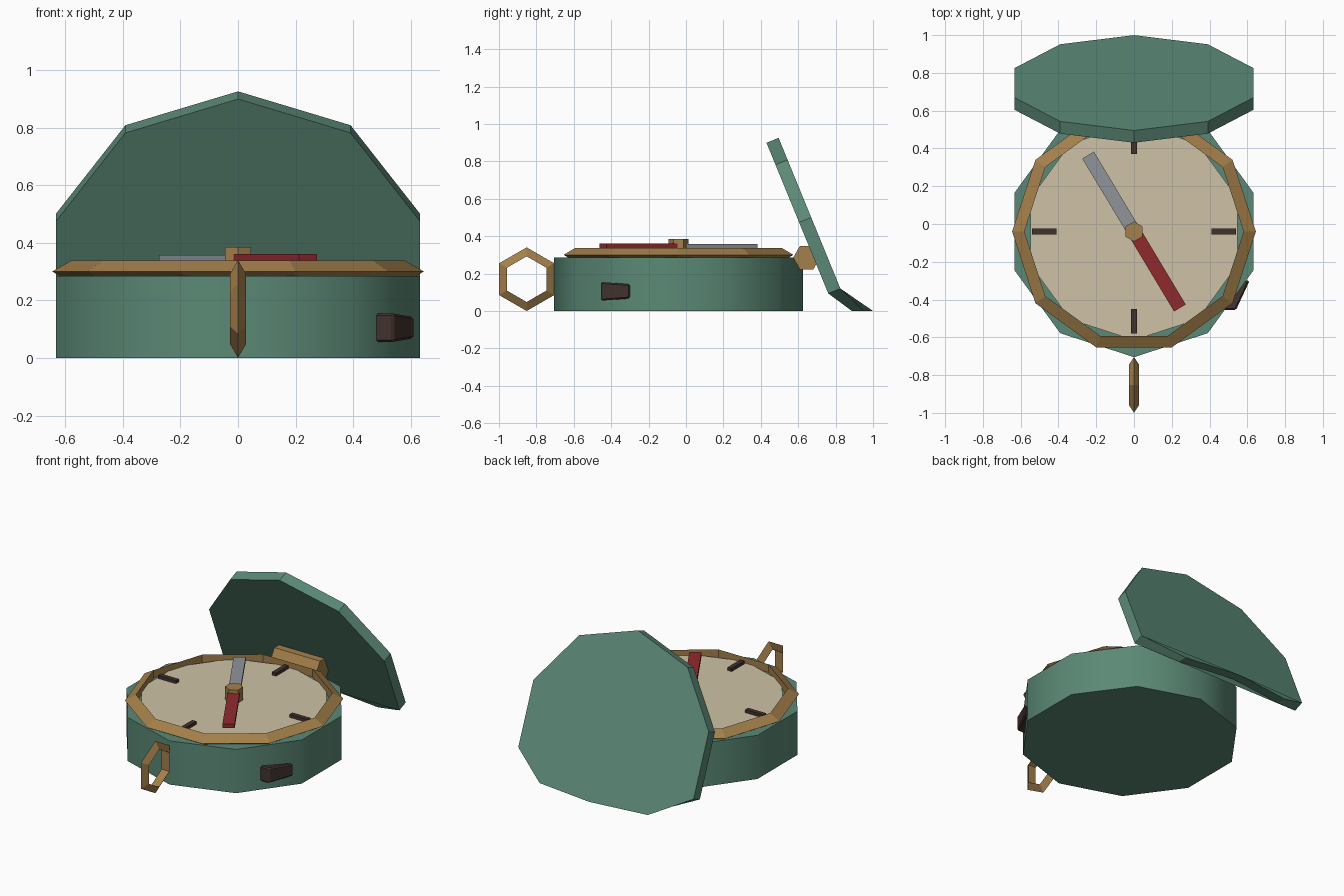
import bpy, bmesh
from math import pi, sin, cos, radians
from mathutils import Matrix, Vector

cube = bpy.data.objects.get("Cube")
if cube:
    bpy.data.objects.remove(cube, do_unlink=True)

CY = -0.04  # centre line of the case


def material(name, rgb):
    m = bpy.data.materials.new(name)
    m.use_nodes = True
    m.diffuse_color = (*rgb, 1)
    node = next(n for n in m.node_tree.nodes if n.type == 'BSDF_PRINCIPLED')
    node.inputs["Base Color"].default_value = (*rgb, 1)
    return m


green = material("case green", (0.105, 0.25, 0.18))
brass = material("brass", (0.37, 0.215, 0.07))
cream = material("dial cream", (0.62, 0.54, 0.38))
red = material("needle red", (0.28, 0.023, 0.027))
steel = material("needle grey", (0.28, 0.30, 0.33))
brown = material("dark brown", (0.054, 0.032, 0.027))


def circle(n, r, z, phase=0.0):
    return [Vector((r * cos(phase + 2 * pi * i / n),
                    r * sin(phase + 2 * pi * i / n), z)) for i in range(n)]


def loft(name, rings, mat, matrix=Matrix(), closed=False):
    """Skin a stack of point rings; cap it, or close it into a loop."""
    bm = bmesh.new()
    rows = [[bm.verts.new(matrix @ Vector(p)) for p in ring] for ring in rings]
    n = len(rows[0])
    pairs = list(zip(rows, rows[1:]))
    if closed:
        pairs.append((rows[-1], rows[0]))
    else:
        bm.faces.new(rows[0])
        bm.faces.new(rows[-1])
    for a, b in pairs:
        for i in range(n):
            j = (i + 1) % n
            bm.faces.new((a[i], a[j], b[j], b[i]))
    bmesh.ops.recalc_face_normals(bm, faces=bm.faces)
    mesh = bpy.data.meshes.new(name)
    bm.to_mesh(mesh)
    bm.free()
    mesh.materials.append(mat)
    ob = bpy.data.objects.new(name, mesh)
    bpy.context.collection.objects.link(ob)
    return ob


def prism(name, n, r, z0, z1, mat, matrix=Matrix(), phase=pi / 2):
    return loft(name, [circle(n, r, z0, phase), circle(n, r, z1, phase)], mat, matrix)


def three_sided_ring(name, n, major, minor, mat, matrix, phase=0.0):
    rings = [circle(n, major + minor * cos(a), minor * sin(a), phase)
             for a in (0, 2 * pi / 3, 4 * pi / 3)]
    return loft(name, rings, mat, matrix, closed=True)


def bar(name, x0, x1, width, z0, z1, mat, angle):
    """Flat bar lying along a spoke of the dial."""
    h = width / 2
    rings = [[(x0, -h, z), (x1, -h, z), (x1, h, z), (x0, h, z)] for z in (z0, z1)]
    return loft(name, rings, mat, dial @ Matrix.Rotation(angle, 4, 'Z'))


dial = Matrix.Translation((0, CY, 0))

# Case with soft sides and sharp rims
case = prism("case", 10, 0.665, 0, 0.285, green, dial)
bpy.context.view_layer.objects.active = case
case.select_set(True)
bpy.ops.object.shade_smooth_by_angle(angle=radians(40))
case.select_set(False)

# Dial, bezel and hour marks
prism("dial_face", 10, 0.575, 0.28, 0.30, cream, dial)
three_sided_ring("bezel", 10, 0.602, 0.0433, brass, dial @ Matrix.Translation((0, 0, 0.30)))
for i, side in enumerate(("left", "back", "right", "front")):
    bar("mark_" + side, 0.41, 0.54, 0.03, 0.295, 0.32, brown, i * pi / 2)

# Needle and hub
needle = radians(-59)
bar("needle_front", 0.02, 0.472, 0.072, 0.335, 0.36, red, needle)
bar("needle_back", 0.02, 0.472, 0.072, 0.335, 0.358, steel, needle + pi)
prism("hub", 6, 0.053, 0.295, 0.385, brass, dial)

# Open lid, leaning back with its lower edge flattened on the ground
lean = radians(22.3)
lid = prism("lid", 10, 0.665, -0.035, 0.035, green,
            Matrix.Translation((0, 0.715, 0.297)) @ Matrix.Rotation(pi / 2 + lean, 4, 'X'))
for v in lid.data.vertices:
    v.co.z = max(v.co.z, 0)

# Hinge barrel
prism("hinge", 6, 0.072, -0.165, 0.165, brass,
      Matrix.Translation((0, 0.645, 0.285)) @ Matrix.Rotation(pi / 2, 4, 'Y'))

# Carrying loop
three_sided_ring("carry_loop", 6, 0.138, 0.032, brass,
                 Matrix.Translation((0, -0.852, 0.17)) @ Matrix.Rotation(pi / 2, 4, 'Y'))

# Side catch, narrowing towards the back
near, far = ((0.45, 0.54), -0.455), ((0.50, 0.612), -0.30)
rings = []
for (xs, y), h in ((near, 0.05), (far, 0.038)):
    x0, x1 = xs
    rings.append([(x0, y, 0.105 - h), (x1, y, 0.105 - h), (x1, y, 0.105 + h), (x0, y, 0.105 + h)])
catch = loft("side_catch", rings, brown)
bevel = catch.modifiers.new("edges", 'BEVEL')
bevel.width = 0.008
bevel.segments = 1
